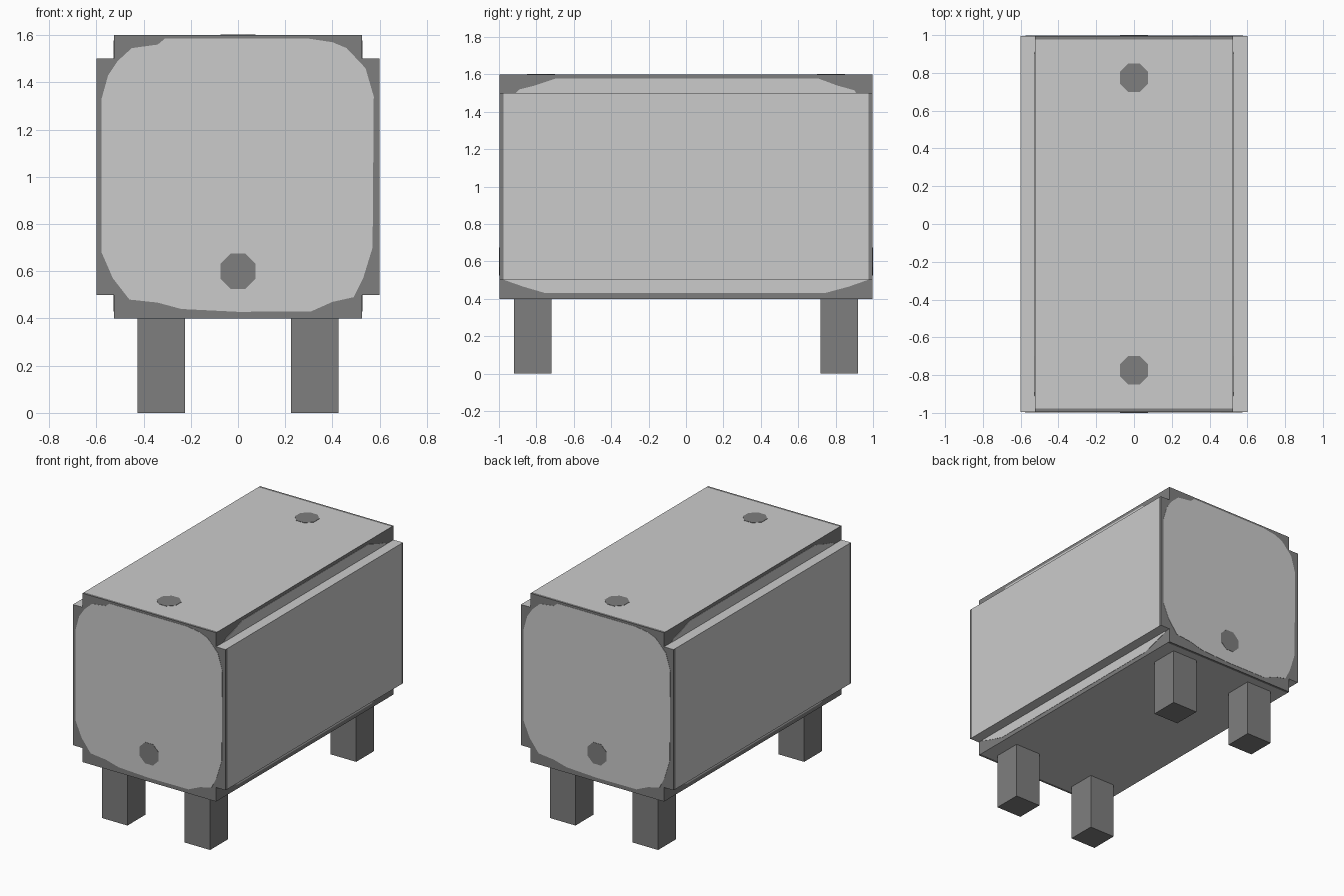
import bpy, bmesh, math

if "Cube" in bpy.data.objects:
    bpy.data.objects.remove(bpy.data.objects["Cube"])


def material(name, v):
    m = bpy.data.materials.new(name)
    m.diffuse_color = (v, v, v, 1)
    m.use_nodes = True
    m.node_tree.nodes["Principled BSDF"].inputs["Base Color"].default_value = m.diffuse_color
    return m


LIGHT = material("light grey", 0.60)
DARK = material("dark grey", 0.21)


def finish(name, bm, mats):
    bmesh.ops.recalc_face_normals(bm, faces=bm.faces[:])
    me = bpy.data.meshes.new(name)
    bm.to_mesh(me)
    bm.free()
    for m in mats:
        me.materials.append(m)
    ob = bpy.data.objects.new(name, me)
    bpy.context.collection.objects.link(ob)
    return ob


def prism(pts, place, d0, d1):
    """Closed prism: outline pts, place(u, v, depth) gives the 3D position."""
    bm = bmesh.new()
    a = [bm.verts.new(place(u, v, d0)) for u, v in pts]
    b = [bm.verts.new(place(u, v, d1)) for u, v in pts]
    bm.faces.new(a)
    bm.faces.new(b)
    n = len(pts)
    for i in range(n):
        bm.faces.new((a[i], a[(i + 1) % n], b[(i + 1) % n], b[i]))
    bmesh.ops.recalc_face_normals(bm, faces=bm.faces[:])
    return bm


def octagon(cu, cv, apothem=0.075):
    r = apothem / math.cos(math.pi / 8)
    return [(cu + r * math.cos((i + 0.5) * math.pi / 4),
             cv + r * math.sin((i + 0.5) * math.pi / 4)) for i in range(8)]


# Body: cross-shaped profile extruded along y, with thin dark bands at the ends
CORE, WIDE, END, RIM = 0.525, 0.6, 0.996, 0.977
half = [(CORE, 0.4), (CORE, 0.5), (WIDE, 0.5), (WIDE, 1.5), (CORE, 1.5), (CORE, 1.6)]
profile = half + [(-x, z) for x, z in reversed(half)]
bm = prism(profile, lambda x, z, y: (x, y, z), -END, END)
for y in (-RIM, RIM):
    bmesh.ops.bisect_plane(bm, geom=bm.verts[:] + bm.edges[:] + bm.faces[:],
                           plane_co=(0, y, 0), plane_no=(0, 1, 0))
bm.normal_update()
for f in bm.faces:
    c = f.calc_center_median()
    middle = abs(c.y) < RIM
    level = abs(f.normal.z) > 0.5
    ledge = level and abs(c.x) > CORE
    panel = abs(c.x) > WIDE - 0.01
    light = ledge or (middle and (level or panel))
    f.material_index = 0 if light else 1
finish("body", bm, (LIGHT, DARK))

# Light rounded patch and dark spot on the front and back
patch = [(-0.578, 1.33), (-0.55, 1.43), (-0.51, 1.49), (-0.45, 1.545), (-0.34, 1.56),
         (-0.31, 1.585), (0.30, 1.585), (0.40, 1.57), (0.46, 1.545), (0.54, 1.46),
         (0.575, 1.34), (0.57, 0.70), (0.53, 0.57), (0.49, 0.49), (0.40, 0.47),
         (0.31, 0.43), (0.0, 0.428), (-0.24, 0.44), (-0.34, 0.467), (-0.46, 0.48),
         (-0.53, 0.57), (-0.578, 0.68)]
for side, s in (("front", -1), ("back", 1)):
    place = lambda x, z, d, s=s: (-s * x, s * d, z)
    finish(side + "_patch", prism(patch, place, END, 0.998), [LIGHT])
    finish(side + "_spot", prism(octagon(0, 0.6), place, END, 1.0), [DARK])
    # Dark spots on the top
    finish(side + "_top_spot",
           prism(octagon(0, 0.775 * s), lambda x, y, z: (x, y, z), 1.599, 1.602), [DARK])

# Light tapered strips on the recessed edges above and below the side panels
upper = [(-0.91, 1.5), (-0.89, 1.52), (-0.81, 1.54), (-0.70, 1.577),
         (0.71, 1.577), (0.81, 1.54), (0.90, 1.515), (0.91, 1.5)]
lower = [(-0.97, 0.5), (-0.87, 0.465), (-0.75, 0.43), (0.74, 0.43), (0.87, 0.465), (0.97, 0.5)]
for side, s in (("left", -1), ("right", 1)):
    for level, pts in (("upper", upper), ("lower", lower)):
        finish(f"{side}_{level}_strip",
               prism(pts, lambda y, z, d, s=s: (s * d, y, z), CORE - 0.001, CORE + 0.002),
               [LIGHT])

# Four square legs
leg = [(-0.1, -0.1), (0.1, -0.1), (0.1, 0.1), (-0.1, 0.1)]
for yn, sy in (("front", -1), ("back", 1)):
    for xn, sx in (("left", -1), ("right", 1)):
        finish(f"{yn}_{xn}_leg",
               prism(leg, lambda x, y, z, sx=sx, sy=sy: (x + 0.325 * sx, y + 0.82 * sy, z),
                     0.0, 0.4), [DARK])
